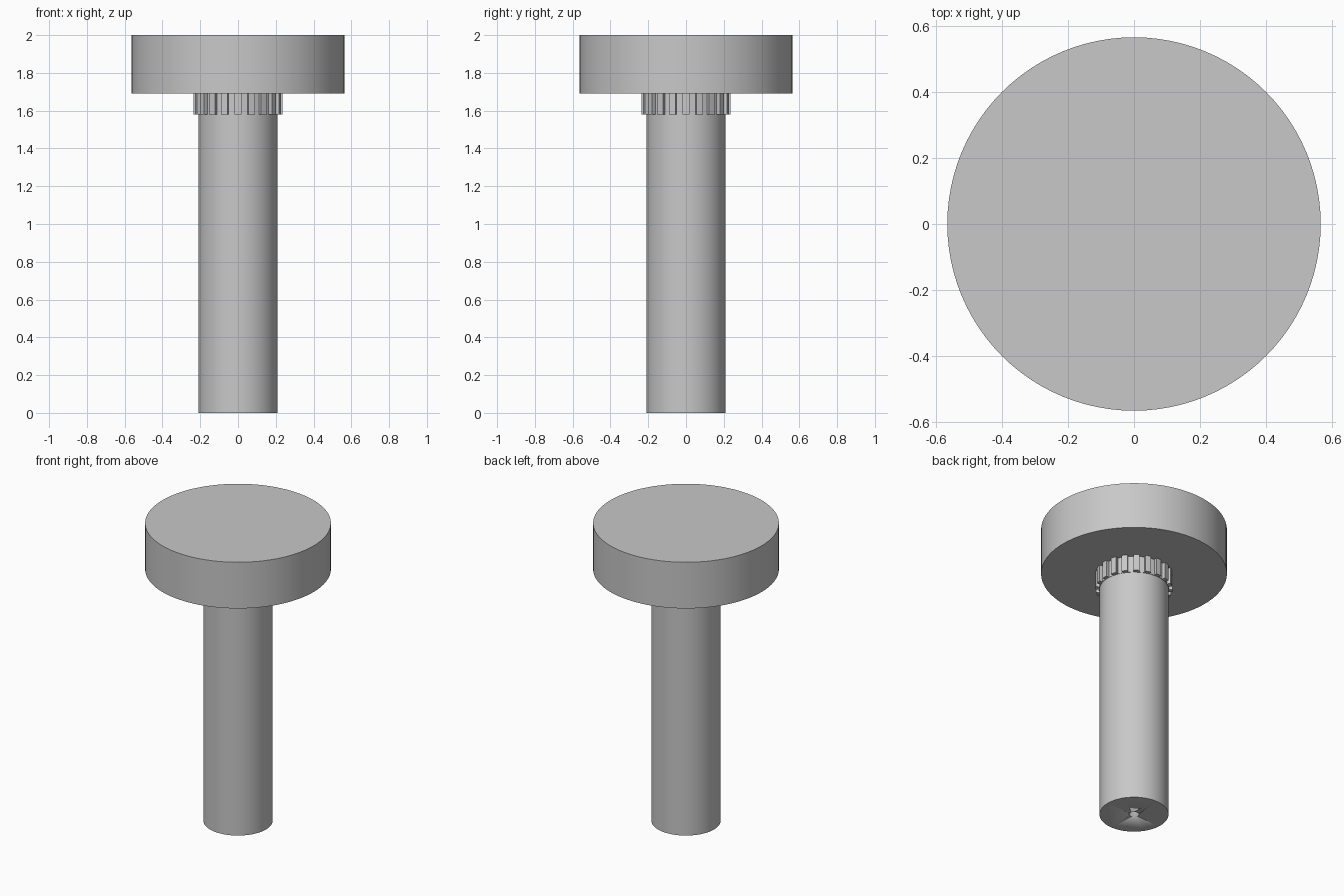
import bpy, bmesh
from math import pi, cos, sin

old = bpy.data.objects.get("Cube")
if old:
    bpy.data.objects.remove(old, do_unlink=True)

grey = bpy.data.materials.new("plain_grey")
grey.use_nodes = True
colour = (0.58, 0.58, 0.58, 1)
grey.diffuse_color = colour
grey.node_tree.nodes["Principled BSDF"].inputs["Base Color"].default_value = colour


def finish(name, bm):
    bmesh.ops.recalc_face_normals(bm, faces=bm.faces)
    mesh = bpy.data.meshes.new(name)
    bm.to_mesh(mesh)
    bm.free()
    mesh.materials.append(grey)
    obj = bpy.data.objects.new(name, mesh)
    bpy.context.collection.objects.link(obj)
    bpy.ops.object.select_all(action="DESELECT")
    obj.select_set(True)
    bpy.context.view_layer.objects.active = obj
    bpy.ops.object.shade_smooth_by_angle(angle=pi / 6)
    return obj


def prism(name, outline, bottom, top):
    """Extrude a closed outline between two heights."""
    bm = bmesh.new()
    face = bm.faces.new([bm.verts.new((x, y, bottom)) for x, y in outline])
    grown = bmesh.ops.extrude_face_region(bm, geom=[face])["geom"]
    verts = [g for g in grown if isinstance(g, bmesh.types.BMVert)]
    bmesh.ops.translate(bm, verts=verts, vec=(0, 0, top - bottom))
    return finish(name, bm)


def polar(radius, angle):
    return radius * cos(angle), radius * sin(angle)


def circle(radius, sides):
    return [polar(radius, 2 * pi * i / sides) for i in range(sides)]


# Wide disc head
prism("head", circle(0.565, 96), 1.69, 2.0)

# Splined collar under the head
teeth = 20
pitch = 2 * pi / teeth
collar = []
for i in range(teeth):
    for radius, offset in ((0.213, -0.25), (0.235, -0.25), (0.235, 0),
                           (0.235, 0.25), (0.213, 0.25)):
        collar.append(polar(radius, (i + offset) * pitch))
prism("splined_collar", collar, 1.58, 1.69)

# Shaft with a small blind hole in its lower end
shaft = prism("shaft", circle(0.21, 64), 0, 1.69)
drill = prism("hole_cutter", circle(0.03, 32), -0.1, 0.15)
drill.hide_render = True
drill.hide_viewport = True
cut = shaft.modifiers.new("end_hole", "BOOLEAN")
cut.operation = "DIFFERENCE"
cut.solver = "EXACT"
cut.object = drill
